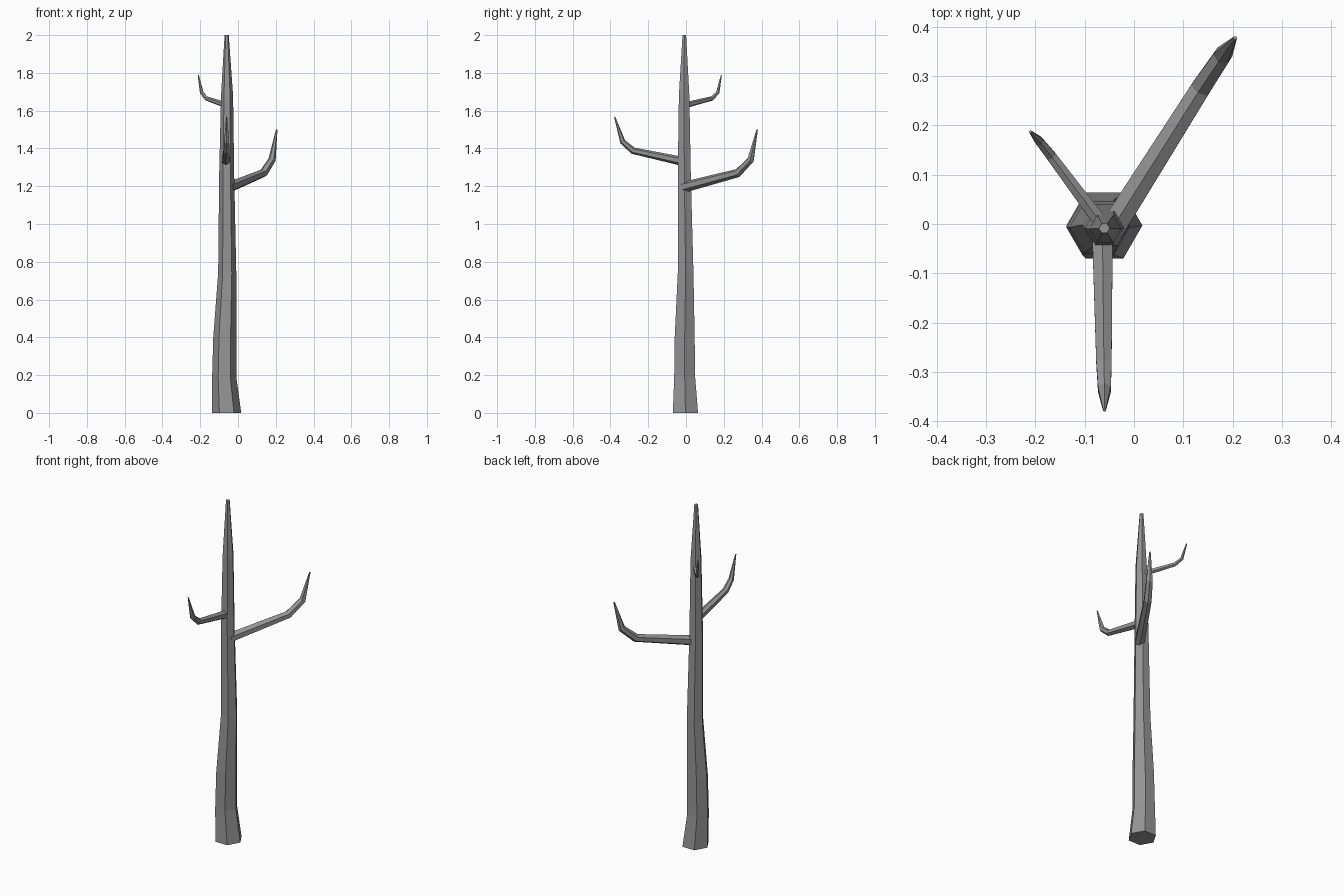
import bpy, bmesh, math
from mathutils import Vector

cube = bpy.data.objects.get("Cube")
if cube:
    bpy.data.objects.remove(cube, do_unlink=True)

bark = bpy.data.materials.new("grey_bark")
bark.use_nodes = True
grey = (0.3, 0.3, 0.3, 1)
bark.diffuse_color = grey
bark.node_tree.nodes["Principled BSDF"].inputs["Base Color"].default_value = grey

SIDES = 6


def tapered_limb(name, stations, side, turn=0.0, level=False):
    """Loft hexagonal rings along (x, y, z, radius) stations, capped at both ends."""
    bm = bmesh.new()
    points = [Vector(s[:3]) for s in stations]
    rings = []
    for i, p in enumerate(points):
        if level:
            tangent = Vector((0, 0, 1))
        else:
            # bisect the neighbouring segments so the bends mitre cleanly
            before = (p - points[max(i - 1, 0)]).normalized()
            after = (points[min(i + 1, len(points) - 1)] - p).normalized()
            tangent = (before + after).normalized()
        up = tangent.cross(side).normalized()
        ring = []
        for k in range(SIDES):
            a = turn + k * math.tau / SIDES
            offset = side * math.cos(a) + up * math.sin(a)
            ring.append(bm.verts.new(p + offset * stations[i][3]))
        rings.append(ring)
    for low, high in zip(rings, rings[1:]):
        for k in range(SIDES):
            n = (k + 1) % SIDES
            bm.faces.new((low[k], low[n], high[n], high[k]))
    bm.faces.new(rings[0])
    bm.faces.new(rings[-1])
    bmesh.ops.recalc_face_normals(bm, faces=bm.faces)
    mesh = bpy.data.meshes.new(name)
    bm.to_mesh(mesh)
    bm.free()
    mesh.materials.append(bark)
    obj = bpy.data.objects.new(name, mesh)
    bpy.context.collection.objects.link(obj)
    return obj


def branch(name, stations):
    """A branch bends upward in one vertical plane, with a ridge along its top."""
    run = Vector(stations[-1][:3]) - Vector(stations[0][:3])
    side = Vector((run.y, -run.x, 0)).normalized()
    return tapered_limb(name, stations, side, turn=math.pi / 2)


# Trunk: flared foot, slight lean, pointed top
tapered_limb("trunk", [
    (-0.06, -0.003, 0.0, 0.077),
    (-0.073, -0.007, 0.19, 0.064),
    (-0.07, -0.007, 0.4, 0.061),
    (-0.057, -0.002, 0.74, 0.048),
    (-0.06, -0.009, 1.25, 0.040),
    (-0.058, -0.01, 1.68, 0.032),
    (-0.06, -0.009, 2.0, 0.011),
], Vector((1, 0, 0)), level=True)

# Branches: long straight run, then a sharp upward hook
branch("large_back_left_branch", [
    (-0.045, -0.01, 1.195, 0.029),
    (0.135, 0.275, 1.27, 0.023),
    (0.18, 0.342, 1.34, 0.020),
    (0.205, 0.377, 1.5, 0.004),
])
branch("front_branch", [
    (-0.064, -0.02, 1.332, 0.024),
    (-0.061, -0.28, 1.388, 0.018),
    (-0.06, -0.335, 1.435, 0.015),
    (-0.06, -0.378, 1.568, 0.003),
])
branch("small_back_right_branch", [
    (-0.065, 0.0, 1.63, 0.016),
    (-0.168, 0.138, 1.665, 0.012),
    (-0.192, 0.168, 1.695, 0.010),
    (-0.21, 0.187, 1.787, 0.003),
])
